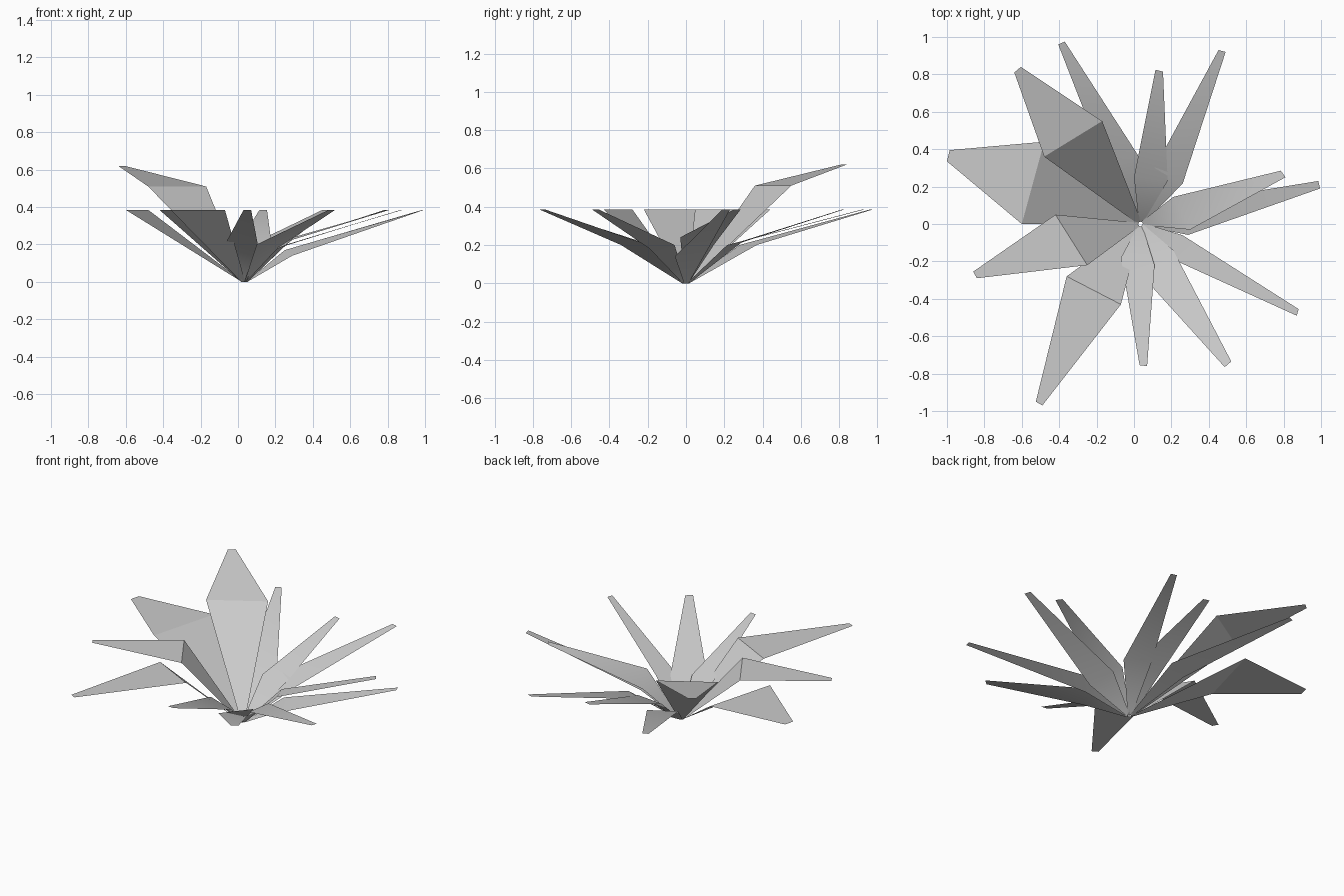
import bpy
from mathutils import Vector

if "Cube" in bpy.data.objects:
    bpy.data.objects.remove(bpy.data.objects["Cube"])

ROOT = Vector((0.035, 0, 0))


def leaf(name, mid_a, mid_b, tip_a, tip_b, smooth):
    """Two-segment blade: narrow foot, wide middle, narrow tip."""
    ma, mb, ta, tb = (Vector(p) for p in (mid_a, mid_b, tip_a, tip_b))
    out = (ma + mb) / 2 - ROOT
    out.z = 0
    out.normalize()
    across = (mb - ma).normalized() * 0.012
    foot = ROOT + out * 0.012
    foot.z = 0.005
    fa, fb = foot - across, foot + across
    fa.z = fb.z = 0.0
    mesh = bpy.data.meshes.new(name)
    mesh.from_pydata([fa, fb, ma, mb, ta, tb], [], [(0, 1, 3, 2), (2, 3, 5, 4)])
    # faces should look upward
    if mesh.polygons[0].normal.z < 0:
        mesh.flip_normals()
    for p in mesh.polygons:
        p.use_smooth = smooth
    obj = bpy.data.objects.new(name, mesh)
    bpy.context.collection.objects.link(obj)


T = 0.385
# Broad leaves: steep lower half, flat or gently rising outer half
leaf("tall_leaf", (-0.48, 0.36, 0.51), (-0.17, 0.55, 0.51),
     (-0.64, 0.81, 0.62), (-0.605, 0.84, 0.62), False)
leaf("broad_leaf_left", (-0.60, 0.0, T), (-0.48, 0.44, T),
     (-1.0, 0.335, T), (-0.985, 0.395, T), False)
leaf("broad_leaf_front_left", (-0.25, -0.22, T), (-0.42, 0.05, T),
     (-0.84, -0.29, T), (-0.86, -0.255, T), False)
leaf("broad_leaf_front", (-0.07, -0.43, T), (-0.36, -0.28, T),
     (-0.49, -0.97, T), (-0.525, -0.95, T), False)

# Narrow leaves: low, smooth and rising all the way to the tip
leaf("narrow_leaf_back_left", (-0.14, 0.28, 0.2), (0.02, 0.37, 0.2),
     (-0.405, 0.96, T), (-0.37, 0.975, T), True)
leaf("narrow_leaf_back", (0.0, 0.25, 0.2), (0.18, 0.23, 0.2),
     (0.115, 0.825, T), (0.155, 0.815, T), True)
leaf("narrow_leaf_back_right", (0.11, 0.30, 0.22), (0.26, 0.215, 0.2),
     (0.452, 0.93, T), (0.49, 0.92, T), True)
leaf("narrow_leaf_right_upper", (0.21, 0.145, 0.2), (0.30, -0.03, 0.24),
     (0.785, 0.285, T), (0.81, 0.25, T), True)
leaf("narrow_leaf_right_lower", (0.25, 0.11, 0.17), (0.29, -0.058, 0.14),
     (0.985, 0.23, T), (0.995, 0.19, T), True)
leaf("narrow_leaf_front_right", (0.26, -0.06, 0.2), (0.21, -0.19, 0.18),
     (0.88, -0.455, T), (0.87, -0.49, T), True)
leaf("narrow_leaf_front_right_low", (0.21, -0.14, 0.18), (0.10, -0.34, 0.2),
     (0.52, -0.735, T), (0.485, -0.765, T), True)
leaf("narrow_leaf_front", (0.11, -0.22, 0.18), (-0.07, -0.18, 0.2),
     (0.07, -0.76, T), (0.03, -0.755, T), True)
